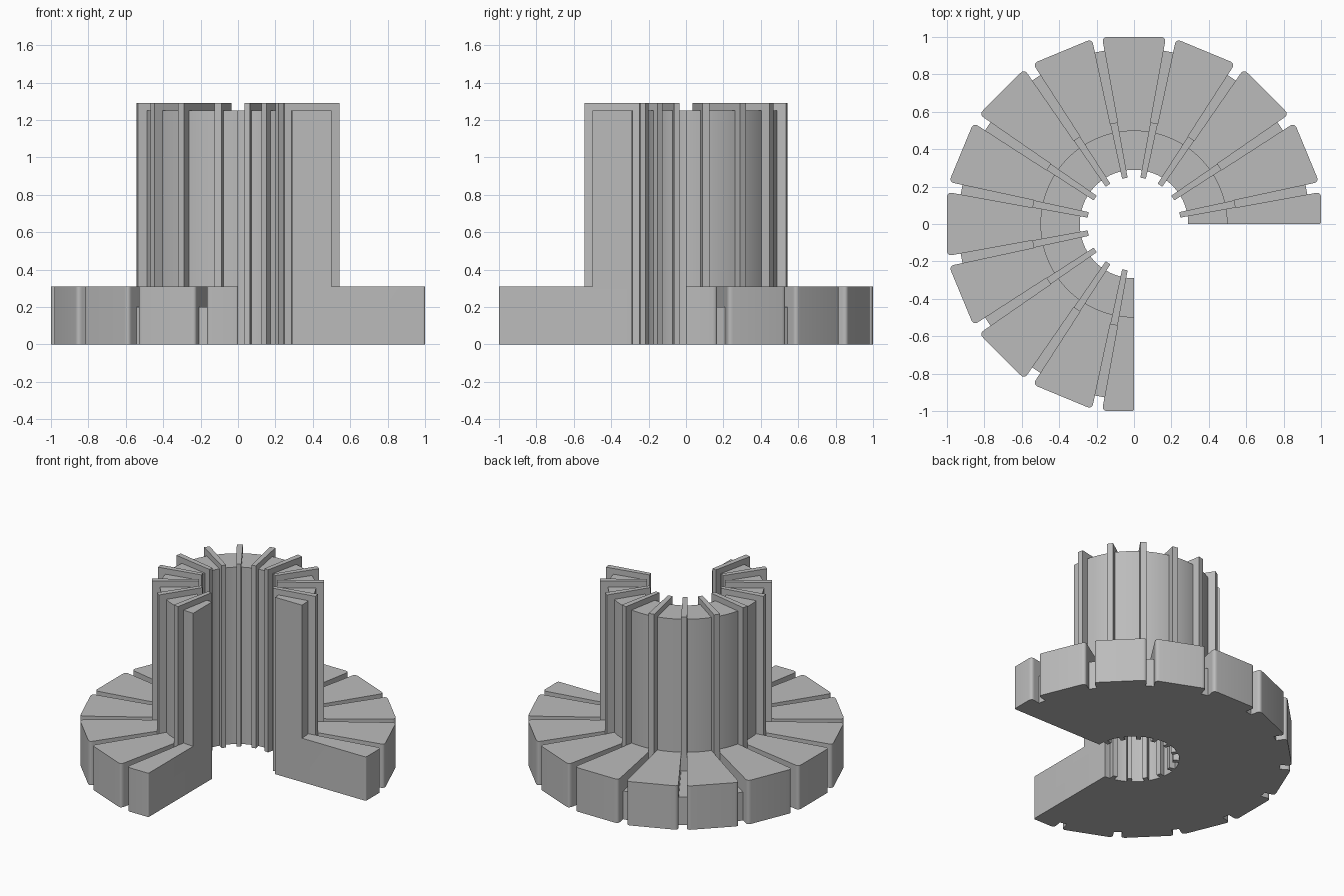
import bpy, bmesh
from math import sin, cos, tan, radians
from mathutils import Vector, Matrix

STEP = 22.5
R_BORE, R_COLUMN, R_RIM = 0.29, 0.5, 1.0
Z_PAD, Z_COLUMN, Z_FILL, Z_RIB = 0.31, 1.25, 0.2, 1.29

cube = bpy.data.objects.get("Cube")
if cube:
    bpy.data.objects.remove(cube)

grey = bpy.data.materials.new("plain grey")
grey.use_nodes = True
COLOUR = (0.5, 0.5, 0.5, 1)
grey.diffuse_color = COLOUR
grey.node_tree.nodes["Principled BSDF"].inputs["Base Color"].default_value = COLOUR


def half_slot(r):
    """Half the width of the slightly flared slot at radius r."""
    return 0.015 + (r - 0.25) * 0.016


def edge_angle(r):
    return radians(STEP / 2) - half_slot(r) / r


def arc(r, lo, hi, steps=8):
    a, b = lo * edge_angle(r), hi * edge_angle(r)
    return [Vector((r * cos(a + (b - a) * i / steps), r * sin(a + (b - a) * i / steps), 0))
            for i in range(steps + 1)]


def rounded(before, corner, after, radius, steps=5):
    p = corner + (before - corner).normalized() * radius
    q = corner + (after - corner).normalized() * radius
    return [p * (1 - t) ** 2 + corner * 2 * t * (1 - t) + q * t * t
            for t in (i / steps for i in range(steps + 1))]


def stepped_block(name, inner, outer, z_inner, z_outer, angle):
    """Two outlines sharing an edge, raised to two heights as one closed solid."""
    bm = bmesh.new()
    for loop in (inner, outer):
        bm.faces.new([bm.verts.new(p) for p in loop])
    bmesh.ops.remove_doubles(bm, verts=bm.verts, dist=0.0001)

    def raise_faces(faces, dz):
        out = bmesh.ops.extrude_face_region(bm, geom=faces)["geom"]
        moved = [g for g in out if isinstance(g, bmesh.types.BMVert)]
        bmesh.ops.translate(bm, verts=moved, vec=(0, 0, dz))
        return [g for g in out if isinstance(g, bmesh.types.BMFace)]

    tops = raise_faces(list(bm.faces), z_outer)
    column_top = min(tops, key=lambda f: f.calc_center_median().length)
    raise_faces([column_top], z_inner - z_outer)
    bmesh.ops.dissolve_limit(bm, angle_limit=radians(0.2), verts=bm.verts, edges=bm.edges)
    bmesh.ops.recalc_face_normals(bm, faces=bm.faces)
    bm.transform(Matrix.Rotation(radians(angle), 4, "Z"))
    mesh = bpy.data.meshes.new(name)
    bm.to_mesh(mesh)
    bm.free()
    mesh.materials.append(grey)
    ob = bpy.data.objects.new(name, mesh)
    bpy.context.collection.objects.link(ob)
    return ob


def segment(k, lo, hi):
    """Wedge with a tall inner column and a low, flat-ended outer pad."""
    bore, seam = arc(R_BORE, lo, hi), arc(R_COLUMN, lo, hi)
    a = edge_angle(R_RIM * 1.015)
    low, high = (Vector((R_RIM, R_RIM * tan(s * a), 0)) for s in (lo, hi))
    rim = (rounded(seam[0], low, high, 0.03 if lo else 0.012)
           + rounded(low, high, seam[-1], 0.03 if hi else 0.012))
    return stepped_block("segment_%02d" % k, bore + seam[::-1], seam + rim[::-1],
                         Z_COLUMN, Z_PAD, k * STEP)


def rib(k):
    """Tall divider in the slot with a low filler running out to the rim."""
    a, b, c = ([Vector((r, s * half_slot(r), 0)) for s in (-1, 1)]
               for r in (0.25, 0.55, 0.94))
    return stepped_block("slot_rib_%02d" % k, a + b[::-1], b + c[::-1],
                         Z_RIB, Z_FILL, (k + 0.5) * STEP)


# Three quarters of a ring, with half segments at the open ends
parts = [segment(k, 0 if k == 0 else -1, 0 if k == 12 else 1) for k in range(13)]
parts += [rib(k) for k in range(12)]

for ob in bpy.context.selected_objects:
    ob.select_set(False)
for ob in parts:
    ob.select_set(True)
bpy.context.view_layer.objects.active = parts[0]
bpy.ops.object.shade_smooth_by_angle(angle=radians(30))
